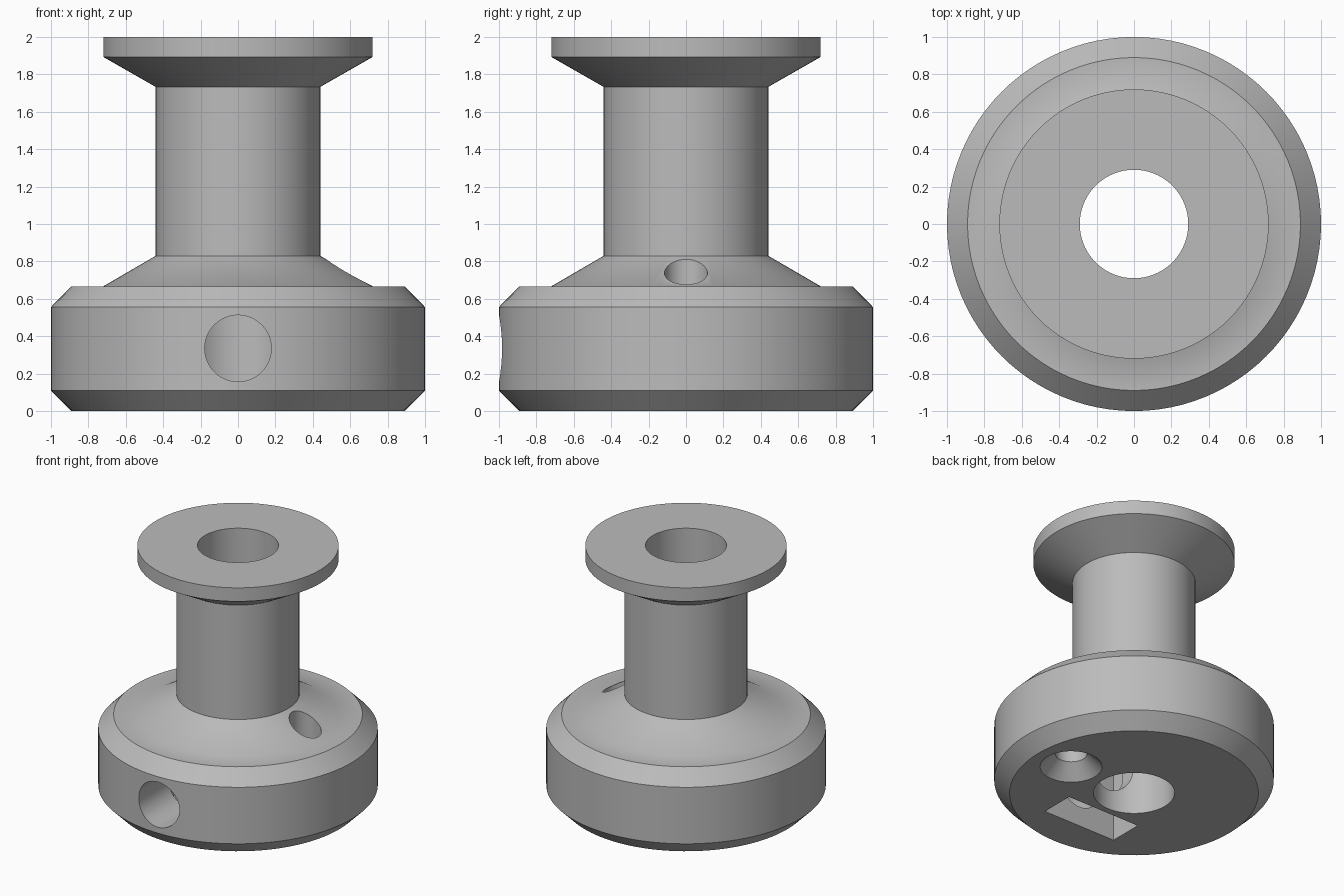
import bpy, bmesh, math
from mathutils import Matrix

cube = bpy.data.objects.get("Cube")
if cube:
    bpy.data.objects.remove(cube, do_unlink=True)

grey = bpy.data.materials.new("plain grey")
grey.use_nodes = True
grey.diffuse_color = (0.5, 0.5, 0.5, 1)
grey.node_tree.nodes["Principled BSDF"].inputs["Base Color"].default_value = (0.5, 0.5, 0.5, 1)


def make_object(name, bm):
    bmesh.ops.recalc_face_normals(bm, faces=bm.faces)
    mesh = bpy.data.meshes.new(name)
    bm.to_mesh(mesh)
    bm.free()
    mesh.materials.append(grey)
    obj = bpy.data.objects.new(name, mesh)
    bpy.context.collection.objects.link(obj)
    return obj


def lathe(name, profile, steps):
    """Turn a closed (radius, height) outline about the z axis."""
    bm = bmesh.new()
    verts = [bm.verts.new((r, 0, z)) for r, z in profile]
    edges = [bm.edges.new((v, verts[i - 1])) for i, v in enumerate(verts)]
    bmesh.ops.spin(bm, geom=verts + edges, cent=(0, 0, 0), axis=(0, 0, 1),
                   angle=math.tau, steps=steps)
    bmesh.ops.remove_doubles(bm, verts=bm.verts, dist=1e-4)
    bad = [e for e in bm.edges if not e.link_faces]
    bmesh.ops.delete(bm, geom=bad, context='EDGES')
    return make_object(name, bm)


# Turned body: chamfered base, column, flared top flange and central bore
BORE = 0.29
spool = lathe("spool_body", [
    (BORE, 0), (0.89, 0), (1, 0.11), (1, 0.556), (0.89, 0.667), (0.72, 0.667),
    (0.44, 0.83), (0.44, 1.733), (0.72, 1.893), (0.72, 2), (BORE, 2)], 96)

# Vertical screw hole with a countersink underneath
screw = lathe("screw_hole_cutter", [
    (0, -0.05), (0.272, -0.05), (0.115, 0.107), (0.115, 1), (0, 1)], 48)
screw.data.transform(Matrix.Translation((0.587, 0, 0)))

# Front set-screw hole running into the bore
bm = bmesh.new()
bmesh.ops.create_cone(bm, cap_ends=True, segments=48, radius1=0.178,
                      radius2=0.178, depth=1.1)
bm.transform(Matrix.Translation((0, -0.65, 0.335)) @ Matrix.Rotation(math.pi / 2, 4, 'X'))
set_screw = make_object("set_screw_cutter", bm)

# Rectangular nut pocket open at the bottom
bm = bmesh.new()
bmesh.ops.create_cube(bm, size=1)
bm.transform(Matrix.Translation((0, -0.475, 0.275)) @ Matrix.Diagonal((0.64, 0.27, 0.75, 1)))
pocket = make_object("nut_pocket_cutter", bm)

# Cut the holes, then drop the cutters
bpy.context.view_layer.objects.active = spool
for cutter in (screw, set_screw, pocket):
    cutter.hide_render = True
    mod = spool.modifiers.new(cutter.name, 'BOOLEAN')
    mod.operation = 'DIFFERENCE'
    mod.solver = 'EXACT'
    mod.object = cutter
    bpy.ops.object.modifier_apply(modifier=mod.name)
    bpy.data.objects.remove(cutter, do_unlink=True)

# Smooth round walls, keep chamfer edges crisp
bpy.ops.object.select_all(action='DESELECT')
spool.select_set(True)
bpy.ops.object.shade_smooth_by_angle(angle=math.radians(33))
